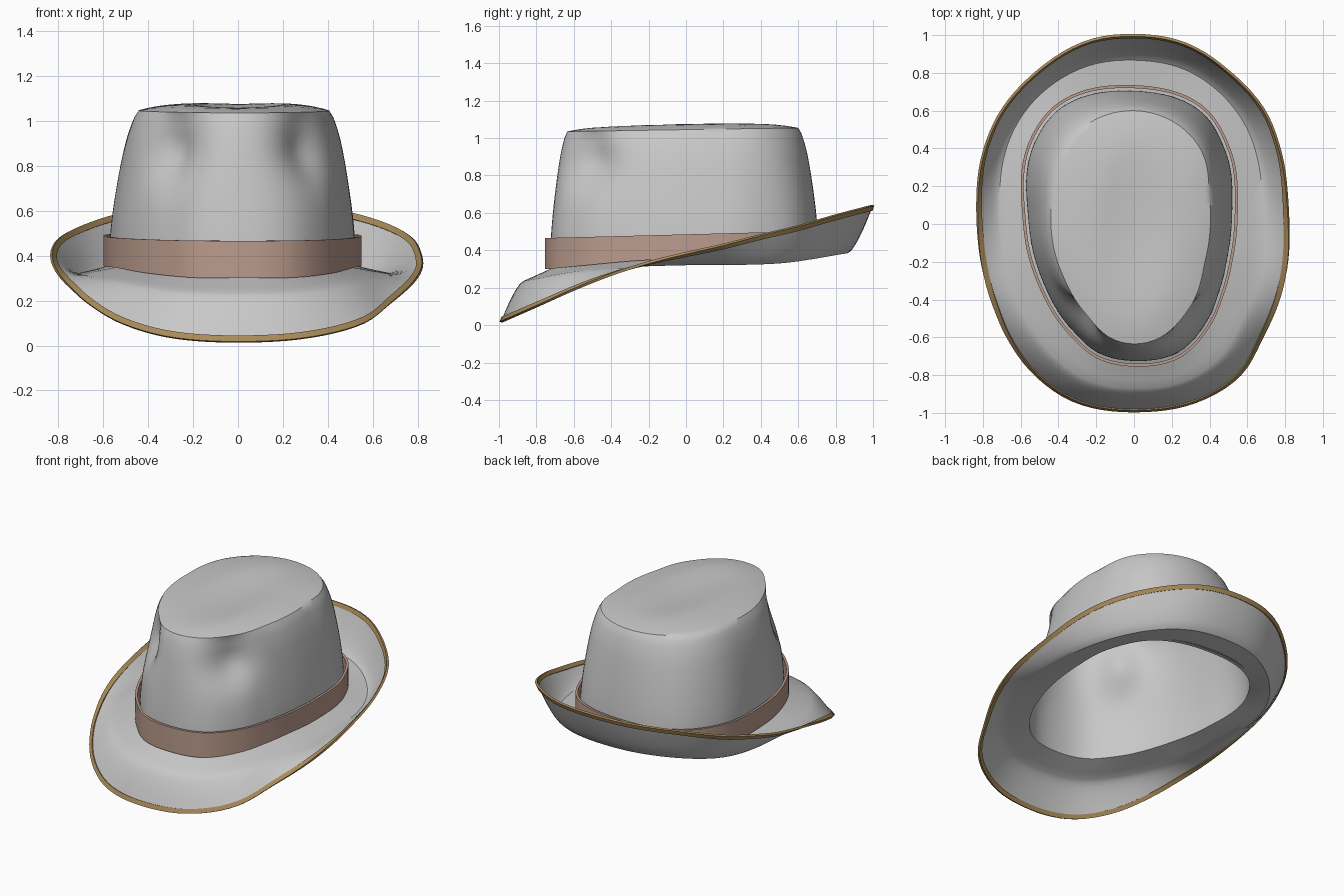
import bpy, bmesh, math
from mathutils import Vector

if "Cube" in bpy.data.objects:
    bpy.data.objects.remove(bpy.data.objects["Cube"])

N = 112
ANG = [2 * math.pi * i / N for i in range(N)]


def material(name, col):
    m = bpy.data.materials.new(name)
    m.diffuse_color = (*col, 1)
    m.use_nodes = True
    m.node_tree.nodes["Principled BSDF"].inputs["Base Color"].default_value = m.diffuse_color
    return m


FELT = material("light grey felt", (0.58, 0.58, 0.58))
RIBBON = material("dusty rose ribbon", (0.50, 0.33, 0.265))
TRIM = material("tan trim", (0.40, 0.26, 0.10))


def curve(x, p):
    """Smooth curve through the points p at x."""
    x = min(max(x, p[0][0]), p[-1][0])
    k = 0
    while k < len(p) - 2 and x > p[k + 1][0]:
        k += 1

    def slope(i):
        a, b = p[max(i - 1, 0)], p[min(i + 1, len(p) - 1)]
        return (b[1] - a[1]) / (b[0] - a[0])
    (x0, y0), (x1, y1) = p[k], p[k + 1]
    h = x1 - x0
    t = (x - x0) / h
    return ((2*t**3 - 3*t*t + 1) * y0 + (t**3 - 2*t*t + t) * h * slope(k)
            + (3*t*t - 2*t**3) * y1 + (t**3 - t*t) * h * slope(k + 1))


def outline(points):
    """Closed outline -> radius at every angle."""
    pol = sorted((math.atan2(y, x) % (2 * math.pi), math.hypot(x, y)) for x, y in points)
    wrap = ([(a - 2 * math.pi, r) for a, r in pol[-3:]] + pol
            + [(a + 2 * math.pi, r) for a, r in pol[:3]])
    return [curve(a, wrap) for a in ANG]


def ring(radii, z):
    out = []
    for a, r in zip(ANG, radii):
        x, y = r * math.cos(a), r * math.sin(a)
        out.append(Vector((x, y, z(x, y) if callable(z) else z)))
    return out


def loft(name, rings, mat, closed=False, cap=False, angle=35):
    bm = bmesh.new()
    vs = [[bm.verts.new(p) for p in r] for r in rings]
    pairs = list(zip(vs, vs[1:]))
    if closed:
        pairs.append((vs[-1], vs[0]))
    for a, b in pairs:
        for i in range(N):
            j = (i + 1) % N
            bm.faces.new((a[i], a[j], b[j], b[i]))
    if cap:
        bm.faces.new(vs[-1])
    if closed:
        bmesh.ops.recalc_face_normals(bm, faces=bm.faces)
    me = bpy.data.meshes.new(name)
    bm.to_mesh(me)
    bm.free()
    ob = bpy.data.objects.new(name, me)
    bpy.context.collection.objects.link(ob)
    me.materials.append(mat)
    bpy.ops.object.select_all(action='DESELECT')
    ob.select_set(True)
    bpy.context.view_layer.objects.active = ob
    bpy.ops.object.shade_smooth_by_angle(angle=math.radians(angle))
    return ob


# Plan outlines
rim = outline([(0, 1), (-.25, .965), (-.52, .80), (-.70, .6), (-.79, .4), (-.83, .1), (-.82, -.12),
               (-.75, -.42), (-.67, -.6), (-.52, -.80), (-.31, -.94), (.03, -.99), (.33, -.94),
               (.56, -.80), (.68, -.6), (.77, -.4), (.82, -.05), (.81, .15), (.77, .4), (.69, .6),
               (.51, .80), (.27, .955)])
band = outline([(-.595, .1), (-.55, .45), (-.39, .65), (0, .735), (.36, .63), (.51, .40), (.55, .1),
                (.53, -.15), (.48, -.36), (.41, -.53), (.24, -.71), (0, -.755), (-.2, -.71),
                (-.34, -.59), (-.5, -.34), (-.575, -.1)])
top = outline([(-.44, .08), (-.39, -.24), (-.26, -.47), (-.13, -.60), (0, -.635), (.14, -.6),
               (.29, -.45), (.38, -.18), (.40, .13), (.35, .40), (.21, .54), (0, .60), (-.21, .55),
               (-.37, .40)])
base = [r - 0.03 for r in band]


# Heights along the length of the hat
def rim_z(x, y):
    return curve(y, [(-1, .012), (-.8, .10), (-.6, .19), (-.4, .27), (-.2, .335), (0, .385),
                     (.2, .43), (.4, .482), (.6, .53), (.8, .588), (1, .64)])


def fold_z(x, y):
    return curve(y, [(-.87, .235), (-.6, .285), (-.3, .31), (0, .32), (.5, .33), (.87, .385)])


def base_z(x, y):
    return curve(y, [(-.73, .30), (-.25, .345), (0, .35), (.7, .37)])


# Brim: gently sloping inner ring, then a curled outer ring
R0, R2 = ring(base, base_z), ring(rim, rim_z)
R1 = ring([b + .55 * (r - b) for b, r in zip(base, rim)], fold_z)
brim = [[a.lerp(b, t) for a, b in zip(R0, R1)] for t in (0, .35, .7, 1)]
for k in range(1, 8):
    t = k / 7
    row = []
    for a, b in zip(R1, R2):
        p = a.lerp(b, t)
        p.z = a.z + (b.z - a.z) * t ** 1.4
        row.append(p)
    brim.append(row)
loft("brim", brim, FELT)

# Edge trim wrapped around the rim
sections = [[], [], [], []]
for i in range(N):
    d = (R2[i] - brim[-2][i]).normalized()
    n = (R2[(i + 1) % N] - R2[i - 1]).normalized().cross(d).normalized()
    for s, (u, v) in zip(sections, ((-.028, -.007), (.001, -.007), (.001, .007), (-.028, .007))):
        s.append(R2[i] + d * u + n * v)
loft("brim_trim", sections, TRIM, closed=True)


# Crown wall with two pinched dents at the front
def dent(p):
    w = 0
    for cx in (-.29, .27):
        w += math.exp(-((p.x - cx) ** 2 + (p.y + .50) ** 2) / .15 ** 2 - ((p.z - .86) / .14) ** 2)
    flat = Vector((p.x, p.y + .1, 0)).normalized()
    return p - flat * (.085 * w)


def top_z(x, y):
    return 1.045 + .016 * y


T = ring(top, top_z)
crown = []
for k in range(25):
    w = k / 24
    f = curve(w, [(0, 0), (.2, .02), (.47, .2), (.79, .53), (.95, .82), (1, 1)])
    row = []
    for a, b in zip(R0, T):
        p = a.lerp(b, f)
        p.z = a.z + (b.z - a.z) * w
        row.append(dent(p) if 0 < k < 24 else p)
    crown.append(row)


# Crown top: low dome with a shallow lengthwise hollow
def dome(x, y, s):
    e = (x / .22) ** 2 + ((y + .05) / .5) ** 2
    return top_z(x, y) + .032 * (1 - s ** 4) - .022 * max(0, 1 - e) ** 1.5


for s in (.95, .88, .8, .7, .6, .5, .4, .3, .2, .1, .02):
    crown.append(ring([r * s for r in top], lambda x, y: dome(x, y, s)))
loft("crown", crown, FELT, cap=True, angle=40)


# Ribbon band around the crown
def band_top(x, y):
    return .485 + .026 * y


inner = [r - .016 for r in band]
loft("hat_band", [ring(band, base_z), ring(band, band_top),
                  ring(inner, band_top), ring(inner, base_z)], RIBBON, closed=True)
